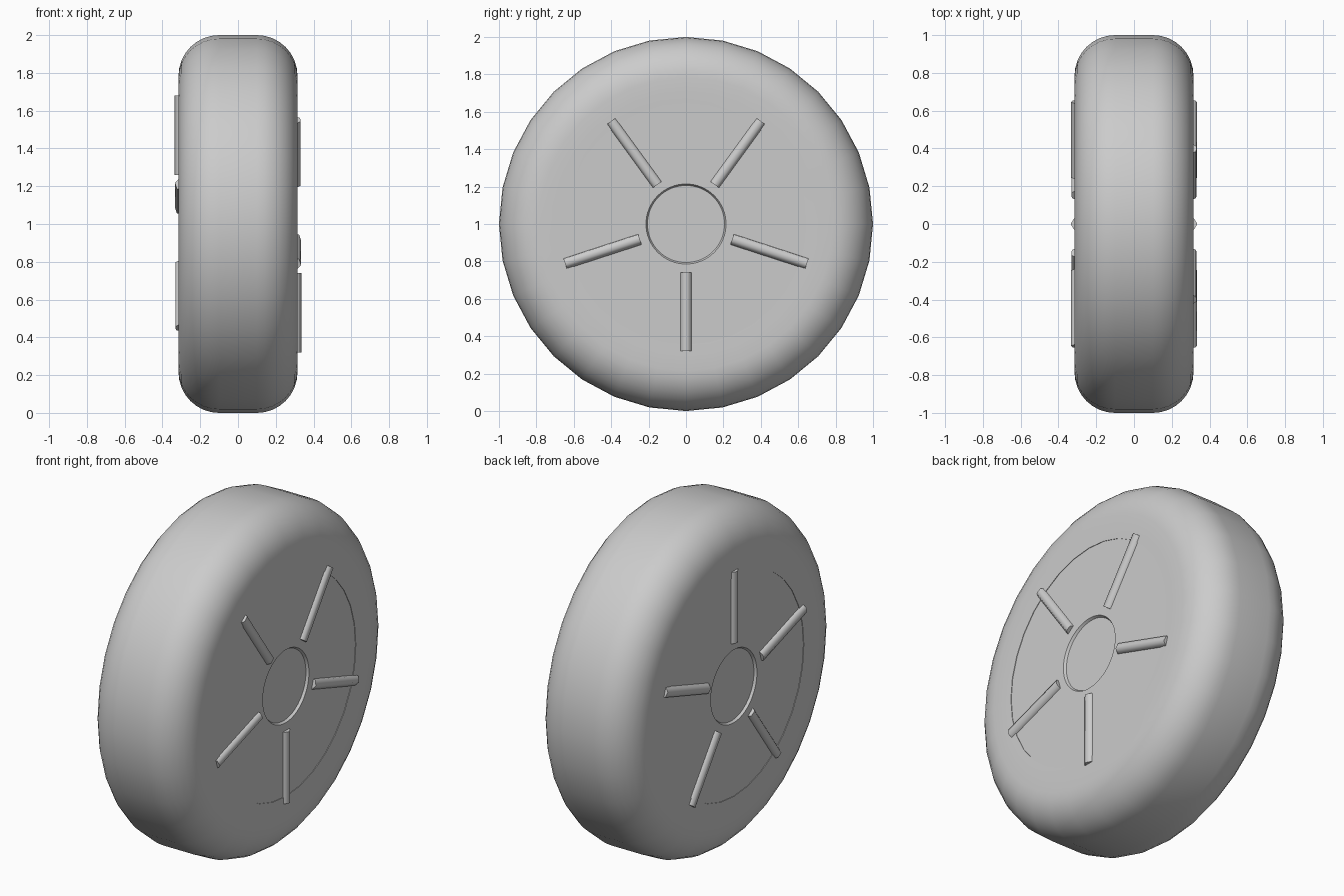
import bpy, bmesh, math
from mathutils import Matrix, Vector

if "Cube" in bpy.data.objects:
    bpy.data.objects.remove(bpy.data.objects["Cube"])

CENTRE = Matrix.Translation((0, 0, 1))


def finish(bm, name, angle):
    bmesh.ops.recalc_face_normals(bm, faces=bm.faces)
    bm.transform(CENTRE)
    mesh = bpy.data.meshes.new(name)
    bm.to_mesh(mesh)
    bm.free()
    ob = bpy.data.objects.new(name, mesh)
    bpy.context.collection.objects.link(ob)
    bpy.ops.object.select_all(action='DESELECT')
    ob.select_set(True)
    bpy.context.view_layer.objects.active = ob
    bpy.ops.object.shade_smooth_by_angle(angle=math.radians(angle))
    return ob


def lathe(name, profile, steps, closed):
    """Turn (x, radius) points around the x axle."""
    bm = bmesh.new()
    vs = [bm.verts.new((x, 0, r)) for x, r in profile]
    pairs = list(zip(vs, vs[1:])) + ([(vs[-1], vs[0])] if closed else [])
    edges = [bm.edges.new(p) for p in pairs]
    bmesh.ops.spin(bm, geom=vs + edges, cent=(0, 0, 0), axis=(1, 0, 0),
                   angle=math.tau, steps=steps, use_duplicate=False)
    bmesh.ops.remove_doubles(bm, verts=bm.verts, dist=1e-5)
    return finish(bm, name, 30)


# Tyre: rounded shoulders, flat tread and side walls
half, r_c = 0.315, 0.215
right = [(0.314, 0.645), (half, 0.70)]
for i in range(9):
    a = math.radians(90 * i / 8)
    right.append((half - r_c + r_c * math.cos(a), 1 - r_c + r_c * math.sin(a)))
lathe("tyre", right + [(-x, r) for x, r in reversed(right)], 32, True)

# Wheel disc with a shallow hub recess on both faces
disc = [(0.297, 0), (0.297, 0.206), (0.311, 0.214), (0.311, 0.66)]
lathe("wheel_disc", disc + [(-x, r) for x, r in reversed(disc)], 64, False)

# Five six-sided spokes on each face, the left set turned upside down
twists = (0, -12, -24, 24, 12)
for side, turn in (("right", 0), ("left", math.pi)):
    for k, twist in enumerate(twists):
        m = (Matrix.Rotation(turn, 4, 'Y')
             @ Matrix.Rotation(math.radians(72 * k), 4, 'X')
             @ Matrix.Translation((0.302, 0, -0.47))
             @ Matrix.Rotation(math.radians(90 + twist), 4, 'Z'))
        bm = bmesh.new()
        bmesh.ops.create_cone(bm, cap_ends=True, segments=6, radius1=0.033,
                              radius2=0.033, depth=0.42, matrix=m)
        finish(bm, f"{side}_spoke_{k + 1}", 65)
